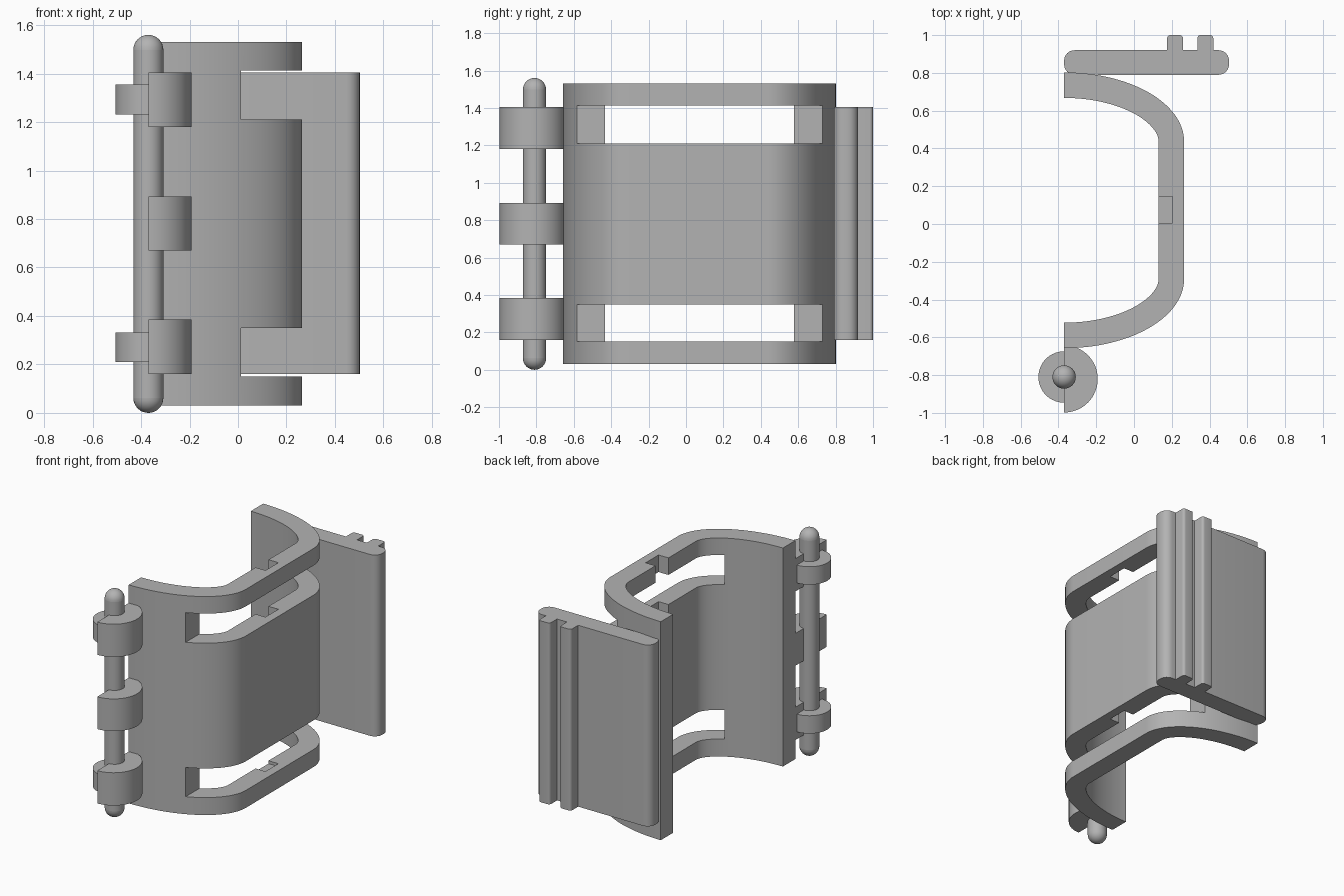
import bpy, bmesh, math
from mathutils import Vector

cube = bpy.data.objects.get("Cube")
if cube:
    bpy.data.objects.remove(cube, do_unlink=True)

grey = bpy.data.materials.new("plain grey")
grey.use_nodes = True
grey.diffuse_color = (0.45, 0.45, 0.45, 1)
grey.node_tree.nodes["Principled BSDF"].inputs["Base Color"].default_value = (0.45, 0.45, 0.45, 1)


def finish(name, bm, smooth=True):
    bmesh.ops.recalc_face_normals(bm, faces=bm.faces)
    mesh = bpy.data.meshes.new(name)
    bm.to_mesh(mesh)
    bm.free()
    mesh.materials.append(grey)
    ob = bpy.data.objects.new(name, mesh)
    bpy.context.collection.objects.link(ob)
    if smooth:
        shade(ob)
    return ob


def shade(ob):
    bpy.ops.object.select_all(action='DESELECT')
    ob.select_set(True)
    bpy.context.view_layer.objects.active = ob
    bpy.ops.object.shade_smooth_by_angle(angle=math.radians(30))


def prism(name, points, z0, z1, smooth=True):
    """Extrude an outline in the xy plane from z0 to z1."""
    bm = bmesh.new()
    face = bm.faces.new([bm.verts.new((x, y, z0)) for x, y in points])
    new = bmesh.ops.extrude_face_region(bm, geom=[face])["geom"]
    bmesh.ops.translate(bm, vec=(0, 0, z1 - z0),
                        verts=[v for v in new if isinstance(v, bmesh.types.BMVert)])
    return finish(name, bm, smooth)


def rect(x0, x1, y0, y1):
    return [(x0, y0), (x1, y0), (x1, y1), (x0, y1)]


def rounded(corners, steps=6):
    """Outline from (x, y, radius) corners; right angles only."""
    out = []
    n = len(corners)
    for i, (x, y, r) in enumerate(corners):
        p = Vector((x, y))
        a = (Vector(corners[i - 1][:2]) - p).normalized()
        b = (Vector(corners[(i + 1) % n][:2]) - p).normalized()
        if r == 0:
            out.append(tuple(p))
            continue
        centre = p + (a + b) * r
        for k in range(steps + 1):
            t = math.pi / 2 * k / steps
            out.append(tuple(centre - b * r * math.cos(t) - a * r * math.sin(t)))
    return out


def cut(ob, cutter):
    mod = ob.modifiers.new("cut", 'BOOLEAN')
    mod.operation = 'DIFFERENCE'
    mod.solver = 'EXACT'
    mod.object = cutter
    bpy.ops.object.select_all(action='DESELECT')
    bpy.context.view_layer.objects.active = ob
    ob.select_set(True)
    bpy.ops.object.modifier_apply(modifier=mod.name)
    bpy.data.objects.remove(cutter, do_unlink=True)


# Curved shell: elliptical corners with an even wall thickness
EDGE_X, MID_Y, STRAIGHT = -0.37, 0.0725, 0.365
RX, RY, WALL = 0.635, 0.365, 0.135
outer, inner = [], []
for side in (1, -1):
    arc_out, arc_in = [], []
    for i in range(33):
        t = math.pi / 2 * (1 - i / 32)
        p = Vector((RX * math.cos(t), RY * math.sin(t)))
        n = Vector((math.cos(t) / RX, math.sin(t) / RY)).normalized()
        for arc, q in ((arc_out, p), (arc_in, p - n * WALL)):
            arc.append((EDGE_X + q.x, MID_Y + side * (STRAIGHT + q.y)))
    outer += arc_out if side == 1 else arc_out[::-1]
    inner += arc_in if side == 1 else arc_in[::-1]
shell = prism("curved_shell", outer + inner[::-1], 0.03, 1.53, False)

# Strap slots near both ends and the groove along the inner wall
for z0, z1 in ((0.15, 0.35), (1.21, 1.413)):
    cut(shell, prism("slot_cutter", rect(0.012, 0.5, -0.9, 0.9), z0, z1, False))
cut(shell, prism("groove_cutter", rect(0.0, 0.205, 0.005, 0.145), 0.13, 1.6, False))
shade(shell)

# Back plate with two gripping ribs
R = 0.055
prism("back_plate", rounded([
    (-0.37, 0.79, R), (0.503, 0.79, R), (0.503, 0.92, R),
    (0.42, 0.92, 0), (0.42, 1.0, 0.018), (0.335, 1.0, 0.018), (0.335, 0.92, 0),
    (0.26, 0.92, 0), (0.26, 1.0, 0.018), (0.175, 1.0, 0.018), (0.175, 0.92, 0),
    (-0.37, 0.92, R)]), 0.16, 1.405)

# Hinge knuckles: large halves on the shell side, small halves opposite
PIN_X, PIN_Y = -0.37, -0.81


def half_disc(name, radius, side, z0, z1):
    angles = [math.pi * (i / 32 - 0.5) for i in range(33)]
    prism(name, [(PIN_X + side * radius * math.cos(a), PIN_Y - 0.01 * (side > 0) + radius * math.sin(a))
                 for a in angles], z0, z1)


for label, z0, z1 in (("lower", 0.16, 0.385), ("middle", 0.67, 0.892), ("upper", 1.18, 1.405)):
    half_disc(label + "_knuckle", 0.178, 1, z0, z1)
for label, z0, z1 in (("lower", 0.21, 0.332), ("upper", 1.232, 1.355)):
    half_disc(label + "_knuckle_cap", 0.136, -1, z0, z1)

# Hinge pin: a stretched sphere makes a rod with domed ends
bm = bmesh.new()
bmesh.ops.create_uvsphere(bm, u_segments=32, v_segments=16, radius=0.062)
bmesh.ops.bisect_plane(bm, geom=bm.verts[:] + bm.edges[:] + bm.faces[:],
                       plane_co=(0, 0, 0), plane_no=(0, 0, 1), clear_inner=True)
rim = [e for e in bm.edges if e.is_boundary]
new = bmesh.ops.extrude_edge_only(bm, edges=rim)["geom"]
bmesh.ops.translate(bm, vec=(0, 0, -0.718), verts=[v for v in new if isinstance(v, bmesh.types.BMVert)])
bmesh.ops.translate(bm, vec=(0, 0, 0.718), verts=bm.verts)
bmesh.ops.mirror(bm, geom=bm.verts[:] + bm.edges[:] + bm.faces[:], axis='Z', merge_dist=0.0005)
bmesh.ops.translate(bm, vec=(PIN_X, PIN_Y, 0.78), verts=bm.verts)
finish("hinge_pin", bm)
